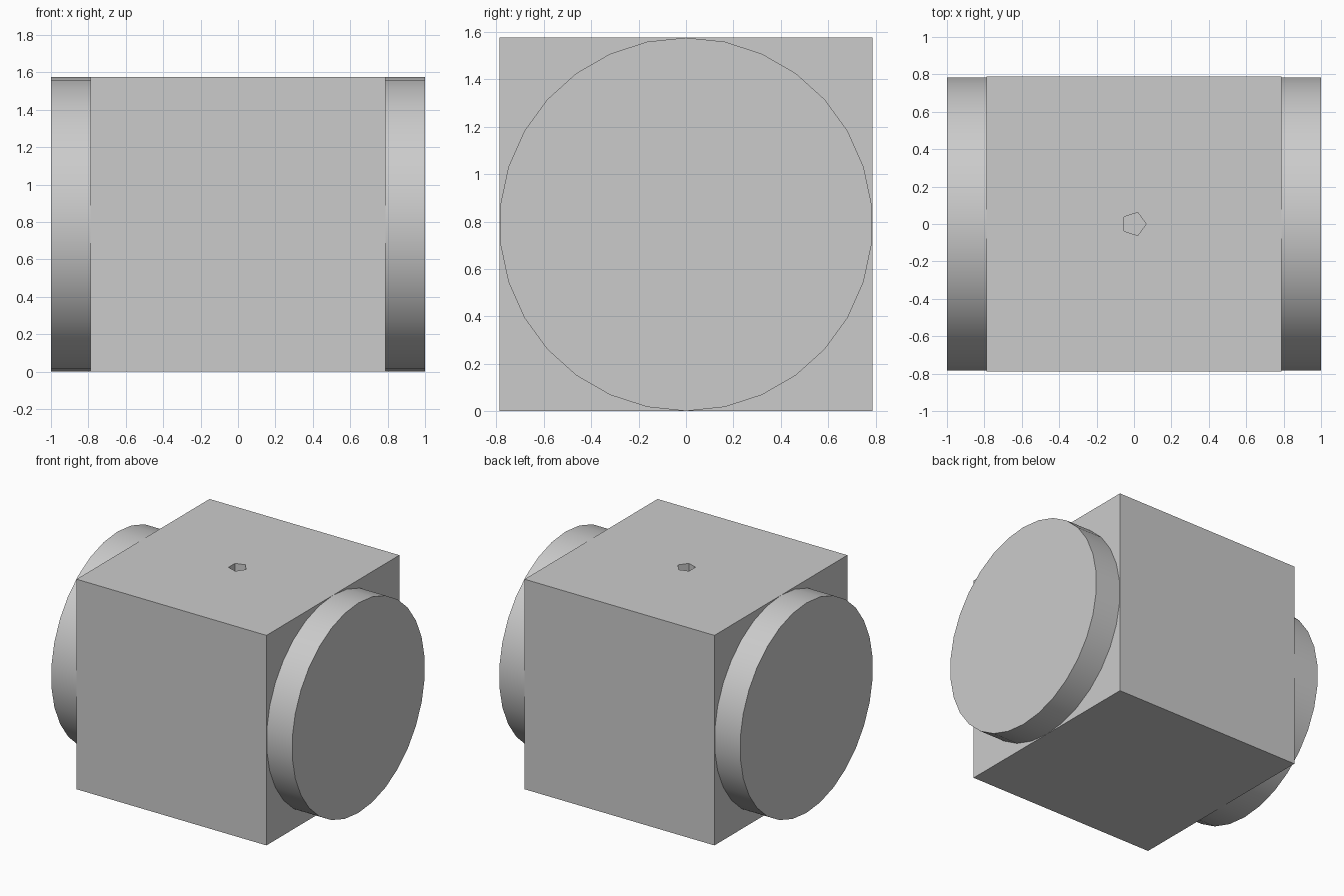
import bpy
import math

HALF = 0.788      # half the side of the body cube
DISC_SIDES = 30
HOLE_RADIUS = 0.065
HOLE_DEPTH = 0.3

cube = bpy.data.objects.get("Cube")
if cube:
    bpy.data.objects.remove(cube, do_unlink=True)

# Single plain grey material
grey = bpy.data.materials.new("plain grey")
grey.use_nodes = True
colour = (0.6, 0.6, 0.6, 1)
grey.diffuse_color = colour
grey.node_tree.nodes["Principled BSDF"].inputs["Base Color"].default_value = colour


def finish(name):
    obj = bpy.context.active_object
    obj.name = name
    obj.data.materials.append(grey)
    bpy.ops.object.transform_apply(location=False, rotation=True, scale=True)
    return obj


# Cube body
bpy.ops.mesh.primitive_cube_add(size=2 * HALF, location=(0, 0, HALF))
body = finish("body")

# Pentagonal socket sunk into the top, one corner pointing to +x
bpy.ops.mesh.primitive_cylinder_add(
    vertices=5, radius=HOLE_RADIUS, depth=2 * HOLE_DEPTH,
    location=(0, 0, 2 * HALF), rotation=(0, 0, -math.pi / 2))
cutter = finish("socket_cutter")
cutter.hide_render = True
cutter.hide_viewport = True
cutter.display_type = 'WIRE'
cut = body.modifiers.new("socket", 'BOOLEAN')
cut.operation = 'DIFFERENCE'
cut.solver = 'EXACT'
cut.object = cutter

# Round discs on both sides, one corner of the rim at the very top
thickness = 1 - HALF
for name, side in (("left_disc", 1), ("right_disc", -1)):
    bpy.ops.mesh.primitive_cylinder_add(
        vertices=DISC_SIDES, radius=HALF, depth=thickness,
        location=(side * (HALF + thickness / 2), 0, HALF),
        rotation=(math.pi / 2, 0, math.pi / 2))
    finish(name)
    bpy.ops.object.shade_smooth_by_angle(angle=math.radians(30))
